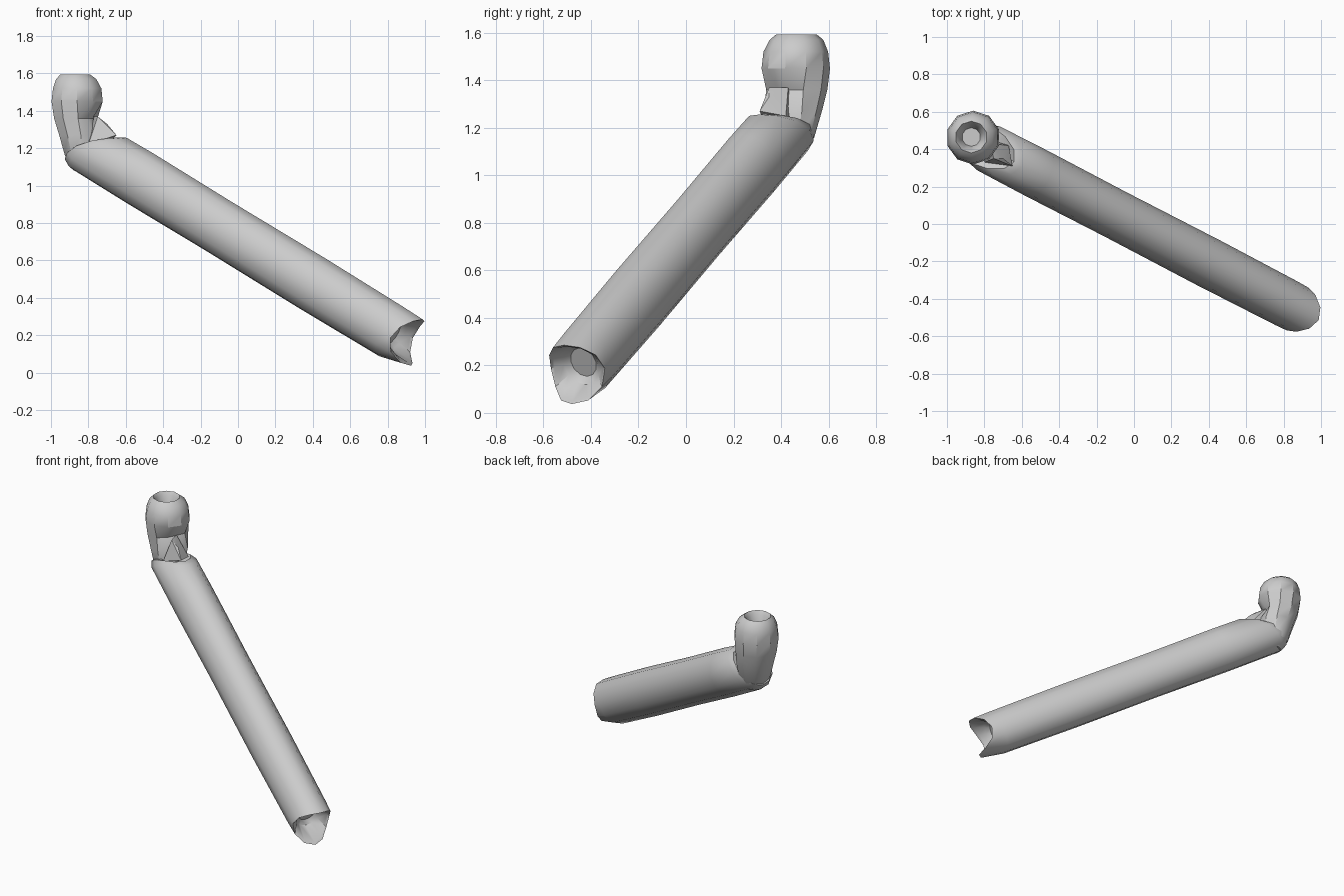
import bpy, bmesh, math
from mathutils import Vector

old = bpy.data.objects.get("Cube")
if old:
    bpy.data.objects.remove(old, do_unlink=True)

grey = bpy.data.materials.new("light grey")
grey.use_nodes = True
grey.diffuse_color = (0.6, 0.6, 0.6, 1)
grey.node_tree.nodes["Principled BSDF"].inputs["Base Color"].default_value = (0.6, 0.6, 0.6, 1)


def finish(name, bm, angle):
    bmesh.ops.recalc_face_normals(bm, faces=bm.faces)
    mesh = bpy.data.meshes.new(name)
    bm.to_mesh(mesh)
    bm.free()
    mesh.materials.append(grey)
    obj = bpy.data.objects.new(name, mesh)
    bpy.context.collection.objects.link(obj)
    bpy.ops.object.select_all(action="DESELECT")
    obj.select_set(True)
    bpy.context.view_layer.objects.active = obj
    bpy.ops.object.shade_smooth_by_angle(angle=math.radians(angle))
    return obj


def loft(name, rings, angle):
    """Skin a list of point rings and close both ends with a fan."""
    bm = bmesh.new()
    loops = [[bm.verts.new(p) for p in ring] for ring in rings]
    n = len(loops[0])
    for a, b in zip(loops, loops[1:]):
        for i in range(n):
            j = (i + 1) % n
            bm.faces.new((a[i], a[j], b[j], b[i]))
    for loop in (loops[0], loops[-1]):
        centre = bm.verts.new(sum((v.co for v in loop), Vector()) / n)
        for i in range(n):
            bm.faces.new((loop[i], loop[(i + 1) % n], centre))
    return finish(name, bm, angle)


# Slanting tube: rings around an inclined axis, ends cut by angle-dependent offsets
across = Vector((0.466, 0.885, 0))
upward = Vector((0.423, -0.223, 0.878))
SIDES = 12


def tube_ring(reach, scale=1.0, low_tuck=0.0):
    ring = []
    for i in range(SIDES):
        a = math.tau * i / SIDES
        c, s = math.cos(a), math.sin(a)
        x = reach(c, s)
        tall = 0.152 - low_tuck * max(0, -s) ** 3
        ring.append(Vector((x, -0.52 * x, 0.72 - 0.61 * x))
                    + (across * 0.132 * c + upward * tall * s) * scale)
    return ring


def mouth(c, s):
    # two projecting lips, sides cut back
    lip = 0.025 if s > 0 else 0.07
    return 0.90 - 0.025 * c * c + lip * s * s


def shoulder(c, s):
    return -0.74 + 0.08 * s - 0.035 * c * c


loft("tube", [
    tube_ring(lambda c, s: 0.83, 0.45),
    tube_ring(lambda c, s: 0.85, 0.62),
    tube_ring(lambda c, s: mouth(c, s) - 0.01, 0.88, 0.04),
    tube_ring(mouth, 0.97, 0.045),
    tube_ring(lambda c, s: 0.82, 0.99),
    tube_ring(lambda c, s: 0.40, 1.02),
    tube_ring(lambda c, s: -0.10),
    tube_ring(lambda c, s: -0.52, 1.02),
    tube_ring(shoulder),
    tube_ring(lambda c, s: shoulder(c, s) - 0.035, 0.85),
    tube_ring(lambda c, s: shoulder(c, s) - 0.035, 0.5),
], 35)

# Upright neck and bulb with a hollow top: x, y, z, radius
profile = [
    (-0.82, 0.43, 1.08, 0.06), (-0.83, 0.44, 1.16, 0.10), (-0.84, 0.45, 1.27, 0.122),
    (-0.855, 0.46, 1.36, 0.135), (-0.86, 0.462, 1.45, 0.144), (-0.86, 0.462, 1.52, 0.136),
    (-0.865, 0.465, 1.57, 0.113), (-0.87, 0.465, 1.593, 0.085),
    (-0.87, 0.465, 1.57, 0.068), (-0.87, 0.465, 1.50, 0.05),
]


def bulb_ring(x, y, z, r):
    ring = []
    for i in range(10):
        a = math.tau * (i + 0.5) / 10
        # dent on the side facing the tube, just under the bulge
        facing = max(0, math.cos(a + 0.5)) ** 2
        dent = 0.055 * facing * max(0, 1 - abs(z - 1.36) / 0.09)
        ring.append(Vector((x + (r - dent) * math.cos(a), y + (r - dent) * math.sin(a), z)))
    return ring


loft("neck_and_bulb", [bulb_ring(*row) for row in profile], 35)

# Small web joining the neck to the tube shoulder
bm = bmesh.new()
for p in ((-0.75, 0.35, 1.37), (-0.77, 0.43, 1.37), (-0.70, 0.35, 1.33), (-0.65, 0.31, 1.27),
          (-0.67, 0.42, 1.25), (-0.80, 0.33, 1.22), (-0.80, 0.46, 1.2)):
    bm.verts.new(p)
bmesh.ops.convex_hull(bm, input=bm.verts)
finish("neck_web", bm, 20)
